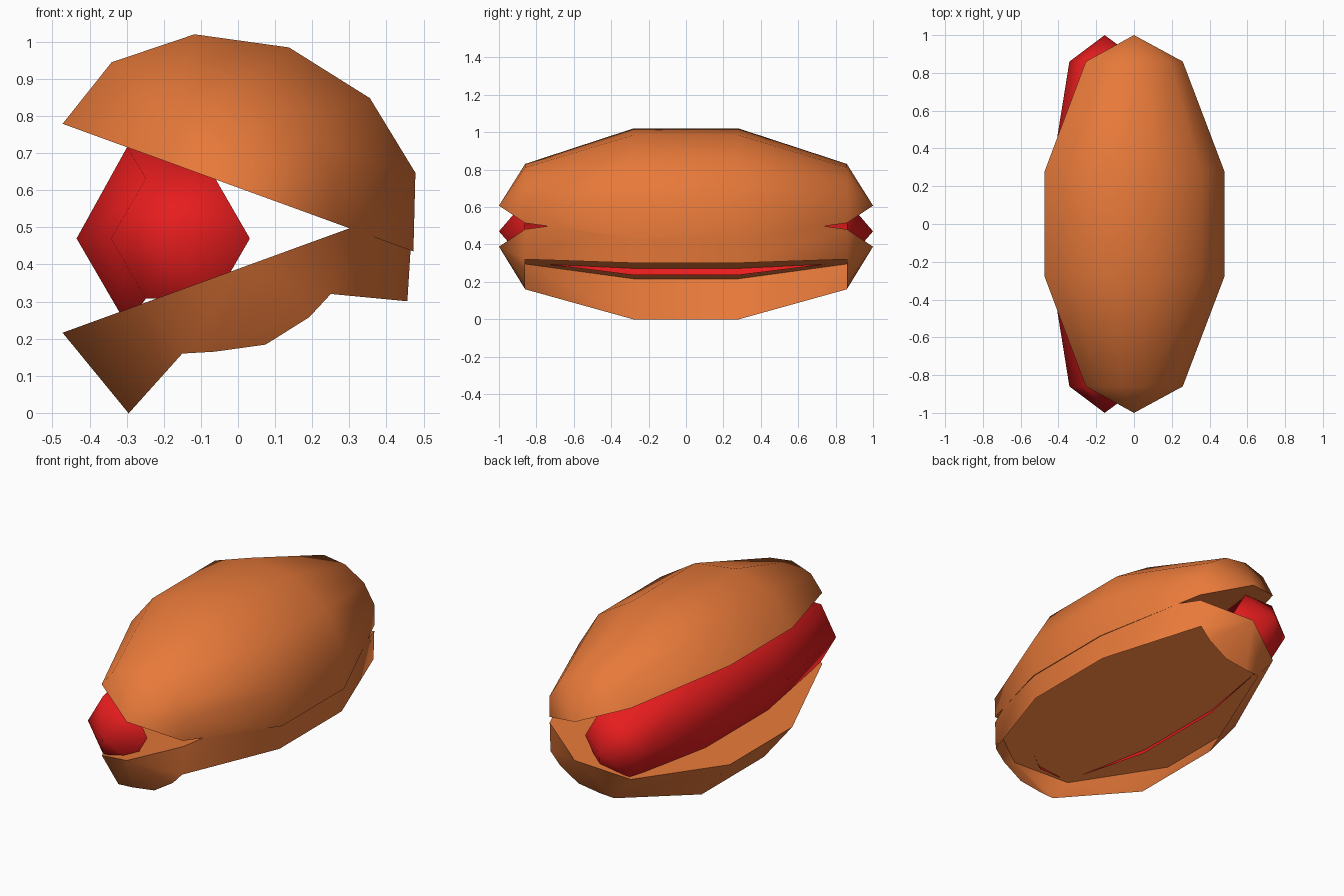
import bpy, bmesh
from math import cos, sin, radians

cube = bpy.data.objects.get("Cube")
if cube:
    bpy.data.objects.remove(cube, do_unlink=True)


def material(name, rgb):
    m = bpy.data.materials.new(name)
    m.use_nodes = True
    color = (*rgb, 1)
    m.diffuse_color = color
    m.node_tree.nodes["Principled BSDF"].inputs["Base Color"].default_value = color
    return m


bread = material("toasted bread", (0.8, 0.192, 0.042))
meat = material("red sausage", (0.8, 0.012, 0.013))

END, SHOULDER, MIDDLE = 1.0, 0.86, 0.28   # stations along the length


def loft(name, mat, centre, narrow, wide, strips, closed=False):
    """Skin narrow-wide-wide-narrow sections with pointed ends along y.
    Only the listed long strips are skinned; open sections get a flat cut face."""
    bm = bmesh.new()
    rows = []
    for y, section in ((-SHOULDER, narrow), (-MIDDLE, wide), (MIDDLE, wide), (SHOULDER, narrow)):
        rows.append([bm.verts.new((x, y, z)) for x, z in section])
    front, back = (bm.verts.new((centre[0], y, centre[1])) for y in (-END, END))
    count = len(narrow)
    for k in range(count if closed else count - 1):
        j = (k + 1) % count
        bm.faces.new((front, rows[0][j], rows[0][k]))
        bm.faces.new((back, rows[3][k], rows[3][j]))
        if k in strips:
            for a, b in zip(rows, rows[1:]):
                bm.faces.new((a[k], a[j], b[j], b[k]))
    if not closed:
        bm.faces.new([front] + [r[0] for r in rows] + [back] + [r[-1] for r in reversed(rows)])
    loose = [v for v in bm.verts if not v.link_faces]
    bmesh.ops.delete(bm, geom=loose, context='VERTS')
    bmesh.ops.recalc_face_normals(bm, faces=bm.faces)
    mesh = bpy.data.meshes.new(name)
    bm.to_mesh(mesh)
    bm.free()
    mesh.materials.append(mat)
    obj = bpy.data.objects.new(name, mesh)
    bpy.context.collection.objects.link(obj)
    bpy.ops.object.select_all(action='DESELECT')
    obj.select_set(True)
    bpy.context.view_layer.objects.active = obj
    bpy.ops.object.shade_smooth_by_angle(angle=radians(75))


TILT = radians(20)


def tilted(points, z0, side):
    """Place half-section points on a cut plane that hinges open towards -x."""
    c, s = cos(TILT), sin(TILT)
    return [(u * c + n * s, z0 + side * (n * c - u * s)) for u, n in points]


def half_ellipse(scale):
    return [(-0.503 * scale * cos(radians(a)), 0.402 * scale * sin(radians(a)))
            for a in range(0, 181, 30)]


# Upper bun: complete half shell with a flat cut face
loft("upper_bun", bread, (0, 0.607),
     tilted(half_ellipse(0.54), 0.607, 1), tilted(half_ellipse(1), 0.607, 1), range(6))

# Lower bun: side walls and ends only, open underneath
narrow, wide = half_ellipse(0.54), half_ellipse(1)
narrow[1], narrow[5] = (-0.219, 0.163), (0.212, 0.149)
wide[1], wide[5] = (-0.41, 0.265), (0.399, 0.238)
loft("lower_bun", bread, (0, 0.388),
     tilted(narrow, 0.388, -1), tilted(wide, 0.388, -1), (0, 5))


# Sausage: six-sided, skinned along its exposed outer sides
def hexagon(r):
    return [(-0.155 + r * cos(radians(a)), 0.47 + r * sin(radians(a)))
            for a in range(0, 360, 60)]


bulge = hexagon(0.28)
bulge[1], bulge[2], bulge[4] = (-0.05, 0.67), (-0.299, 0.716), (-0.299, 0.236)
loft("sausage", meat, (-0.155, 0.47), hexagon(0.187), bulge, (1, 2, 3), True)
